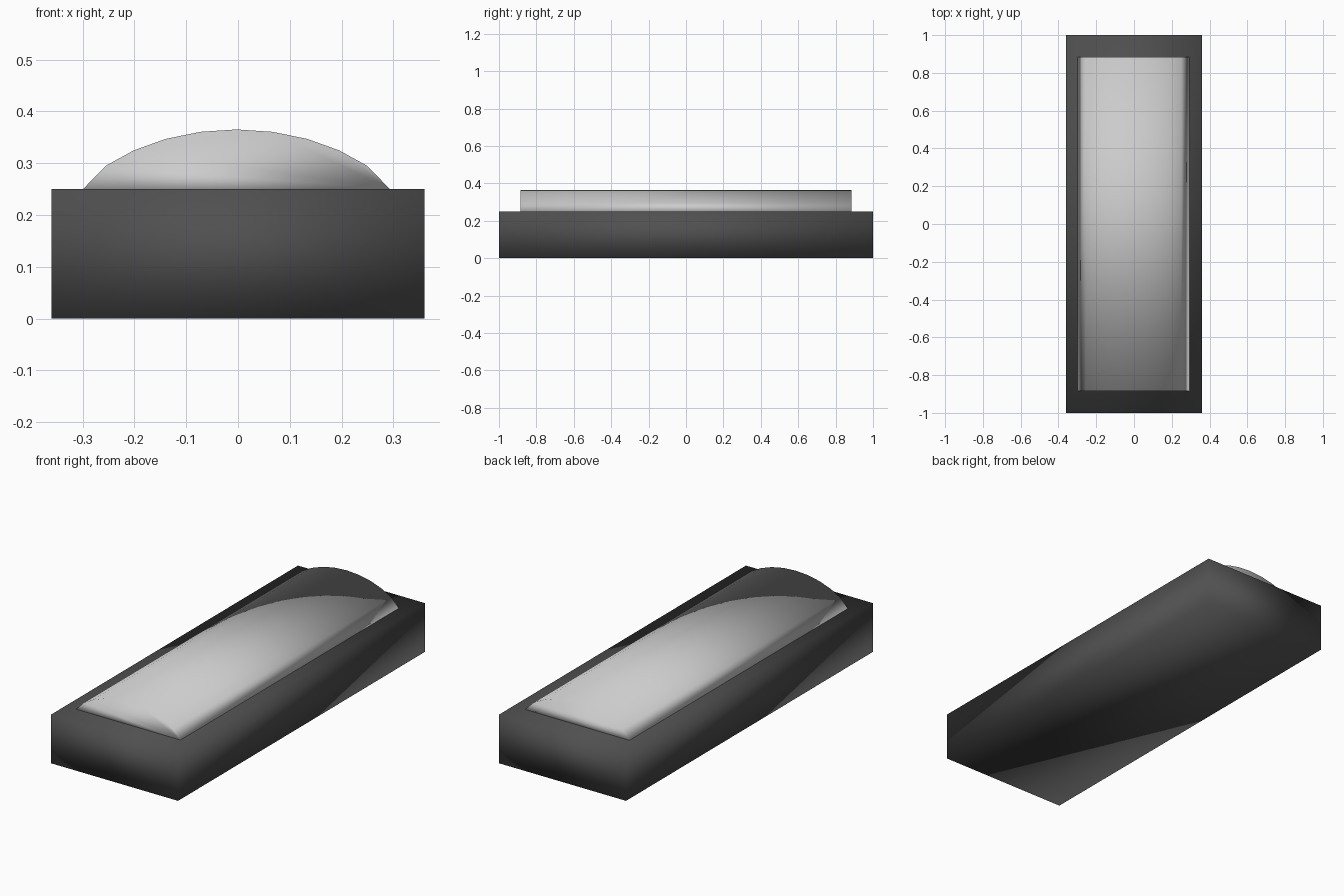
import bpy, bmesh, math

if "Cube" in bpy.data.objects:
    bpy.data.objects.remove(bpy.data.objects["Cube"])


def material(name, value):
    mat = bpy.data.materials.new(name)
    mat.diffuse_color = (value, value, value, 1)
    mat.use_nodes = True
    mat.node_tree.nodes["Principled BSDF"].inputs["Base Color"].default_value = mat.diffuse_color
    return mat


def extruded(name, profile, half_length):
    """Extrude an x/z profile along y, closed at both ends, smooth shaded."""
    bm = bmesh.new()
    front = bm.faces.new([bm.verts.new((x, -half_length, z)) for x, z in profile])
    back = bmesh.ops.extrude_face_region(bm, geom=[front], use_keep_orig=True)
    moved = [v for v in back["geom"] if isinstance(v, bmesh.types.BMVert)]
    bmesh.ops.translate(bm, verts=moved, vec=(0, 2 * half_length, 0))
    bmesh.ops.recalc_face_normals(bm, faces=bm.faces[:])
    for face in bm.faces:
        face.smooth = True
    mesh = bpy.data.meshes.new(name)
    bm.to_mesh(mesh)
    bm.free()
    obj = bpy.data.objects.new(name, mesh)
    bpy.context.collection.objects.link(obj)
    return obj


# Dark rectangular base
base = extruded("base", [(-0.36, 0), (0.36, 0), (0.36, 0.25), (-0.36, 0.25)], 1.0)
base.data.materials.append(material("dark_grey", 0.08))

# Domed top: slice of an elliptical cylinder, resting on the base
step = math.radians(11.25)
arc = [(-0.003 + 0.357 * math.sin(k * step), 0.125 + 0.24 * math.cos(k * step))
       for k in range(-4, 5)]
extruded("domed_top", [(-0.299, 0.25)] + arc + [(0.293, 0.25)], 0.885)
